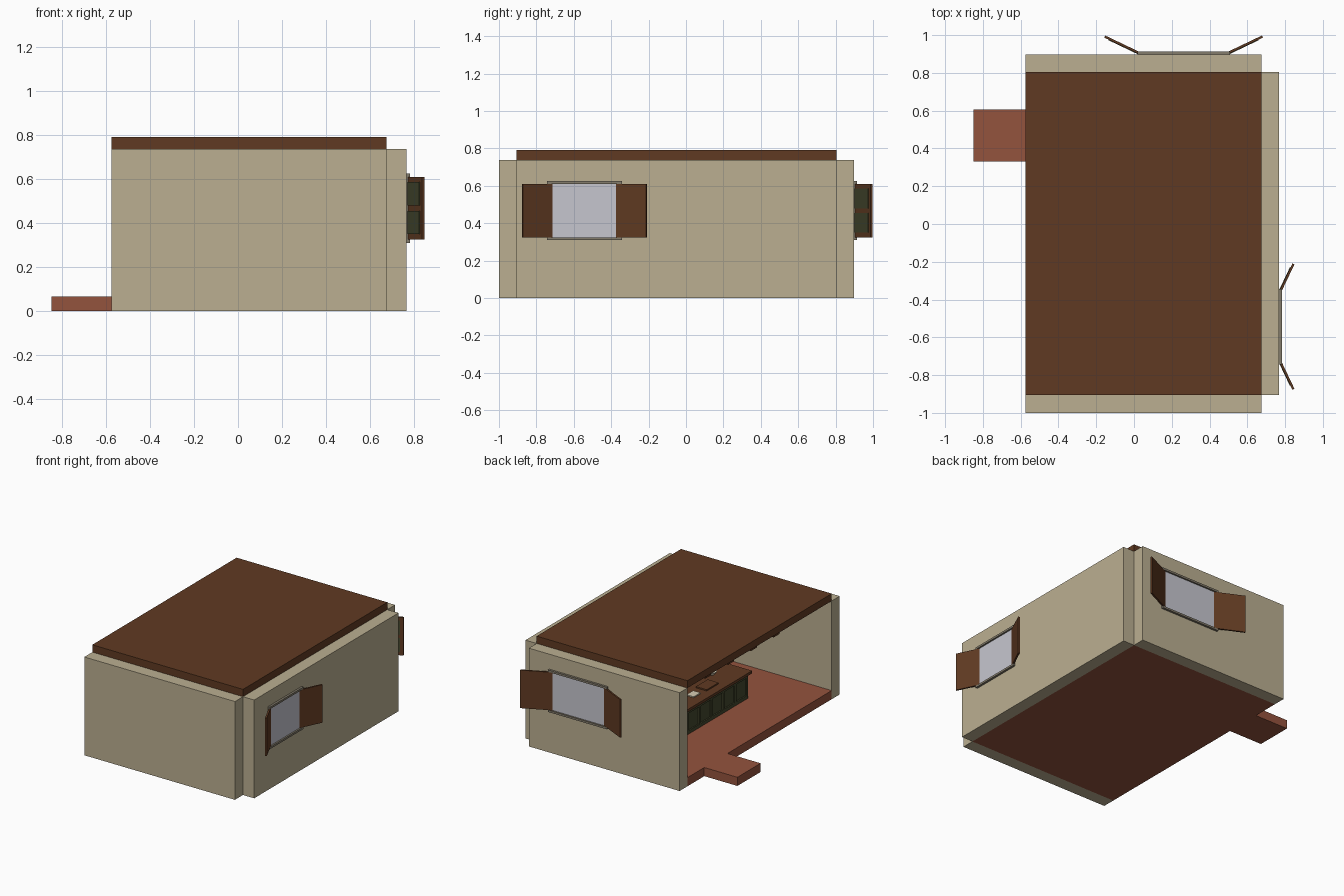
import bpy, bmesh, math
from mathutils import Matrix, Vector

cube = bpy.data.objects.get("Cube")
if cube:
    bpy.data.objects.remove(cube)


def material(name, rgb):
    m = bpy.data.materials.new(name)
    m.use_nodes = True
    col = [(c / 255 / 12.92) if c < 11 else ((c / 255 + 0.055) / 1.055) ** 2.4 for c in rgb] + [1]
    m.diffuse_color = col
    m.node_tree.nodes["Principled BSDF"].inputs["Base Color"].default_value = col
    return m


PLASTER = material("plaster", (187, 175, 145))
WOOD = material("dark_wood", (96, 58, 34))
CLAY = material("clay_floor", (148, 83, 61))
GLASS = material("pale_glass", (198, 198, 207))
GREEN = material("olive_paint", (68, 71, 45))
STONE = material("grey_trim", (132, 124, 108))
CREAM = material("cream", (215, 205, 180))


def finish(name, bm, mat, matrix):
    mesh = bpy.data.meshes.new(name)
    bm.to_mesh(mesh)
    bm.free()
    mesh.materials.append(mat)
    obj = bpy.data.objects.new(name, mesh)
    obj.matrix_world = matrix
    bpy.context.collection.objects.link(obj)
    return obj


def box(name, mat, x, y, z, matrix=Matrix()):
    """Box from (min, max) pairs on each axis."""
    bm = bmesh.new()
    bmesh.ops.create_cube(bm, size=1)
    for v in bm.verts:
        v.co = Vector([r[0] if c < 0 else r[1] for c, r in zip(v.co, (x, y, z))])
    return finish(name, bm, mat, matrix)


def disc(name, mat, x, y, z, low, high, depth):
    """Round dish or jar standing at height z."""
    bm = bmesh.new()
    bmesh.ops.create_cone(bm, cap_ends=True, segments=16, radius1=low, radius2=high, depth=depth)
    return finish(name, bm, mat, Matrix.Translation((x, y, z + depth / 2)))


# Room shell
X, Y, TOP, FLOOR = (-0.575, 0.675), (-0.905, 0.805), 0.737, 0.065
box("floor", CLAY, X, Y, (0, FLOOR))
box("door_step", CLAY, (-0.85, X[0]), (0.33, 0.605), (0, FLOOR))
box("front_wall", PLASTER, X, (-1, Y[0]), (0, TOP))
box("back_wall", PLASTER, X, (Y[1], 0.897), (0, TOP))
box("left_wall", PLASTER, (X[1], 0.768), Y, (0, TOP))
box("roof", WOOD, X, Y, (TOP, 0.792))

# Ceiling beams
for i in range(4):
    y = -0.36 + i * 0.27
    box("ceiling_beam", WOOD, (-0.5, X[1]), (y - 0.035, y + 0.035), (0.665, TOP))


def window(label, origin, turn, width):
    """Pane, trim and a pair of open shutters; local -y points outdoors."""
    base = Matrix.Translation(origin) @ Matrix.Rotation(math.radians(turn), 4, "Z")
    h, z0, z1 = width / 2, 0.325, 0.61
    box(label + "_pane", GLASS, (-h, h), (-0.004, 0.097), (z0, z1), base)
    for z in (z0 - 0.015, z1):
        box(label + "_rail", STONE, (-h - 0.027, h + 0.027), (-0.016, 0.1), (z, z + 0.015), base)
    for s in (-1, 1):
        edges = sorted((s * h, s * (h + 0.027)))
        box(label + "_jamb", STONE, edges, (-0.006, 0.1), (z0, z1), base)
        hinge = base @ Matrix.Translation((s * h, 0, 0)) @ Matrix.Rotation(math.radians(-25.5 * s), 4, "Z")
        reach = h + 0.004
        box(label + "_shutter", WOOD, sorted((0, s * reach)), (-0.006, 0.006), (z0, z1), hinge)
        for low, high in ((0.35, 0.455), (0.48, 0.587)):
            box(label + "_shutter_panel", GREEN, sorted((s * 0.02, s * (reach - 0.025))),
                (0.006, 0.009), (low, high), hinge)


window("left_window", (0.768, -0.543, 0), 90, 0.345)
window("back_window", (0.2625, 0.897, 0), 180, 0.435)

# Kitchen island with framed door panels
IX, IY, IZ = (-0.17, 0.13), (-0.48, 0.38), (FLOOR, 0.245)
box("island_body", GREEN, IX, IY, IZ)
box("island_top", WOOD, (IX[0] - 0.025, IX[1] + 0.025), (IY[0] - 0.025, IY[1] + 0.025), (0.245, 0.265))
for side in (IX[0] - 0.01, IX[1]):
    face = (side, side + 0.01)
    for z in (IZ[0], IZ[1] - 0.025):
        box("island_rail", GREEN, face, IY, (z, z + 0.025))
    for i in range(7):
        y = IY[0] + i * (IY[1] - IY[0] - 0.02) / 6
        box("island_stile", GREEN, face, (y, y + 0.02), IZ)
for side in (IY[0] - 0.01, IY[1]):
    face = (side, side + 0.01)
    for z in (IZ[0], IZ[1] - 0.025):
        box("island_end_rail", GREEN, IX, face, (z, z + 0.025))
    for i in range(3):
        x = IX[0] + i * (IX[1] - IX[0] - 0.02) / 2
        box("island_end_stile", GREEN, (x, x + 0.02), face, IZ)

# Things on the island
box("cutting_board", WOOD, (-0.13, -0.04), (-0.2, -0.06), (0.265, 0.275))
box("folded_cloth", CREAM, (-0.12, -0.06), (0.0, 0.08), (0.265, 0.273))
box("open_book", CREAM, (-0.1, -0.01), (0.16, 0.24), (0.265, 0.275))
disc("bowl", CREAM, 0.0, -0.3, 0.265, 0.02, 0.04, 0.025)
disc("plate", CREAM, 0.05, -0.02, 0.265, 0.03, 0.04, 0.008)
disc("jar", WOOD, 0.08, -0.4, 0.265, 0.022, 0.022, 0.05)
